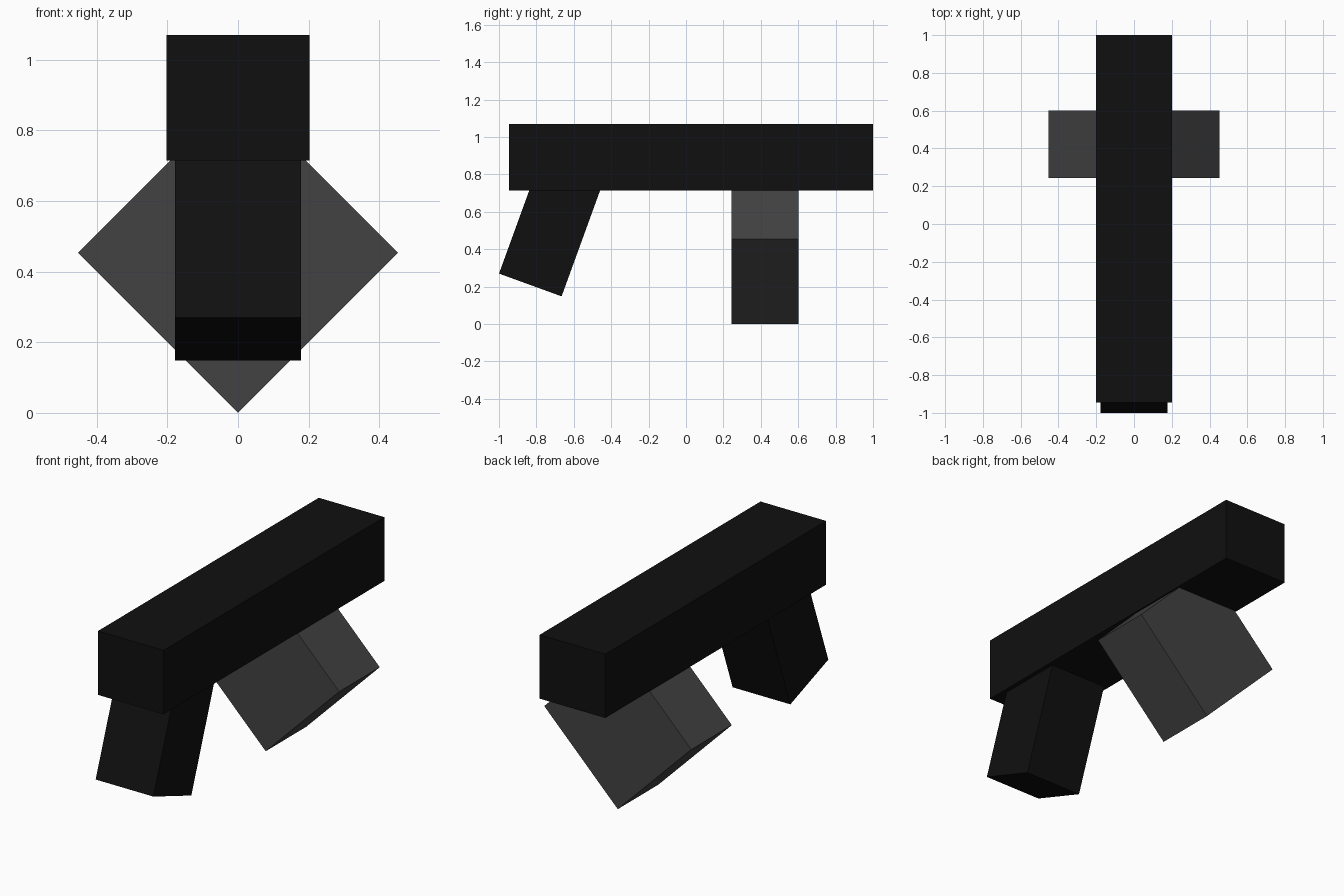
import bpy, math
from mathutils import Vector, Matrix

if "Cube" in bpy.data.objects:
    bpy.data.objects.remove(bpy.data.objects["Cube"])


def material(name, value):
    m = bpy.data.materials.new(name)
    m.diffuse_color = (value, value, value, 1)
    m.use_nodes = True
    m.node_tree.nodes["Principled BSDF"].inputs["Base Color"].default_value = m.diffuse_color
    return m


def box(name, centre, size, mat, axis='X', angle=0):
    bpy.ops.mesh.primitive_cube_add(size=1)
    ob = bpy.context.object
    ob.name = name
    ob.data.transform(Matrix.Translation(centre)
                      @ Matrix.Rotation(math.radians(angle), 4, axis)
                      @ Matrix.Diagonal((*size, 1)))
    ob.data.materials.append(mat)
    return ob


black = material("black", 0.005)
grey = material("dark_grey", 0.055)

# Long receiver and barrel block
box("body", (0, 0.0275, 0.8925), (0.404, 1.945, 0.356), black)

# Grip leaning backwards, its top buried in the body
tilt = -20
length = 0.71
up = Matrix.Rotation(math.radians(tilt), 3, 'X') @ Vector((0, 0, 1))
bottom = Vector((0, -0.8325, 0.209))
box("grip", bottom + up * length / 2, (0.356, 0.356, length), black, 'X', tilt)

# Square block standing on its edge under the body
box("front_block", (0, 0.4225, 0.4535), (0.6414, 0.357, 0.6414), grey, 'Y', 45)
